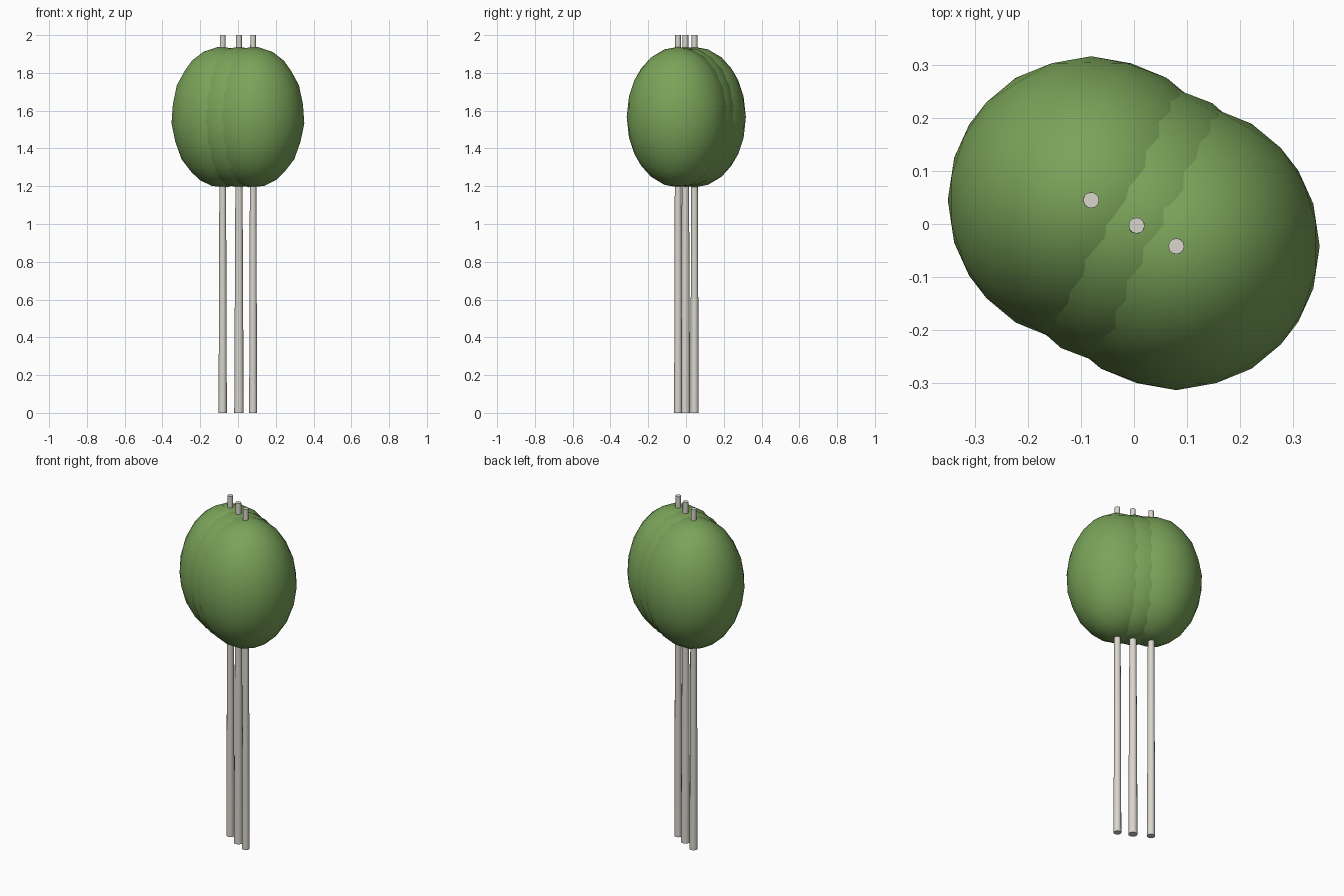
import bpy
import bmesh
import math
from mathutils import Matrix, Vector

cube = bpy.data.objects.get("Cube")
if cube:
    bpy.data.objects.remove(cube, do_unlink=True)


def make_material(name, color):
    mat = bpy.data.materials.new(name)
    mat.use_nodes = True
    mat.diffuse_color = color
    mat.node_tree.nodes["Principled BSDF"].inputs["Base Color"].default_value = color
    return mat


def finish(bm, name, mat, location):
    mesh = bpy.data.meshes.new(name)
    bm.to_mesh(mesh)
    bm.free()
    mesh.materials.append(mat)
    obj = bpy.data.objects.new(name, mesh)
    obj.location = location
    bpy.context.collection.objects.link(obj)
    bpy.ops.object.select_all(action="DESELECT")
    obj.select_set(True)
    bpy.context.view_layer.objects.active = obj
    bpy.ops.object.shade_smooth_by_angle(angle=math.radians(40))
    return obj


leaf_green = make_material("leaf green", (0.195, 0.367, 0.10, 1))
pale_bark = make_material("pale bark", (0.70, 0.67, 0.61, 1))

HEIGHT = 2.0
CROWN_RADIUS = 0.272
CROWN_HALF_HEIGHT = 0.373
CROWN_CENTER = 1.566
# Turn that lays one edge of the icosphere flat across the top
EDGE_UP = -math.atan(1 / ((1 + math.sqrt(5)) / 2))


def trunk(name, x, y, base_radius):
    bm = bmesh.new()
    bmesh.ops.create_cone(bm, cap_ends=True, segments=12, radius1=base_radius,
                          radius2=0.015, depth=HEIGHT,
                          matrix=Matrix.Translation((0, 0, HEIGHT / 2)))
    finish(bm, name, pale_bark, (x, y, 0))


def crown(name, x, y, turn):
    bm = bmesh.new()
    bmesh.ops.create_icosphere(bm, subdivisions=3, radius=1)
    bm.transform(Matrix.Rotation(EDGE_UP + math.radians(turn), 4, "Y"))
    bm.transform(Matrix.Diagonal(Vector((CROWN_RADIUS, CROWN_RADIUS, CROWN_HALF_HEIGHT, 1))))
    finish(bm, name, leaf_green, (x, y, CROWN_CENTER))


# Three stems in a diagonal row, each with its own egg-shaped crown
for side, x, y, base_radius, turn in (
    ("right", -0.081, 0.045, 0.022, -5),
    ("middle", 0.005, -0.003, 0.025, 0),
    ("left", 0.080, -0.042, 0.021, 5),
):
    trunk(side + "_trunk", x, y, base_radius)
    crown(side + "_crown", x, y, turn)
